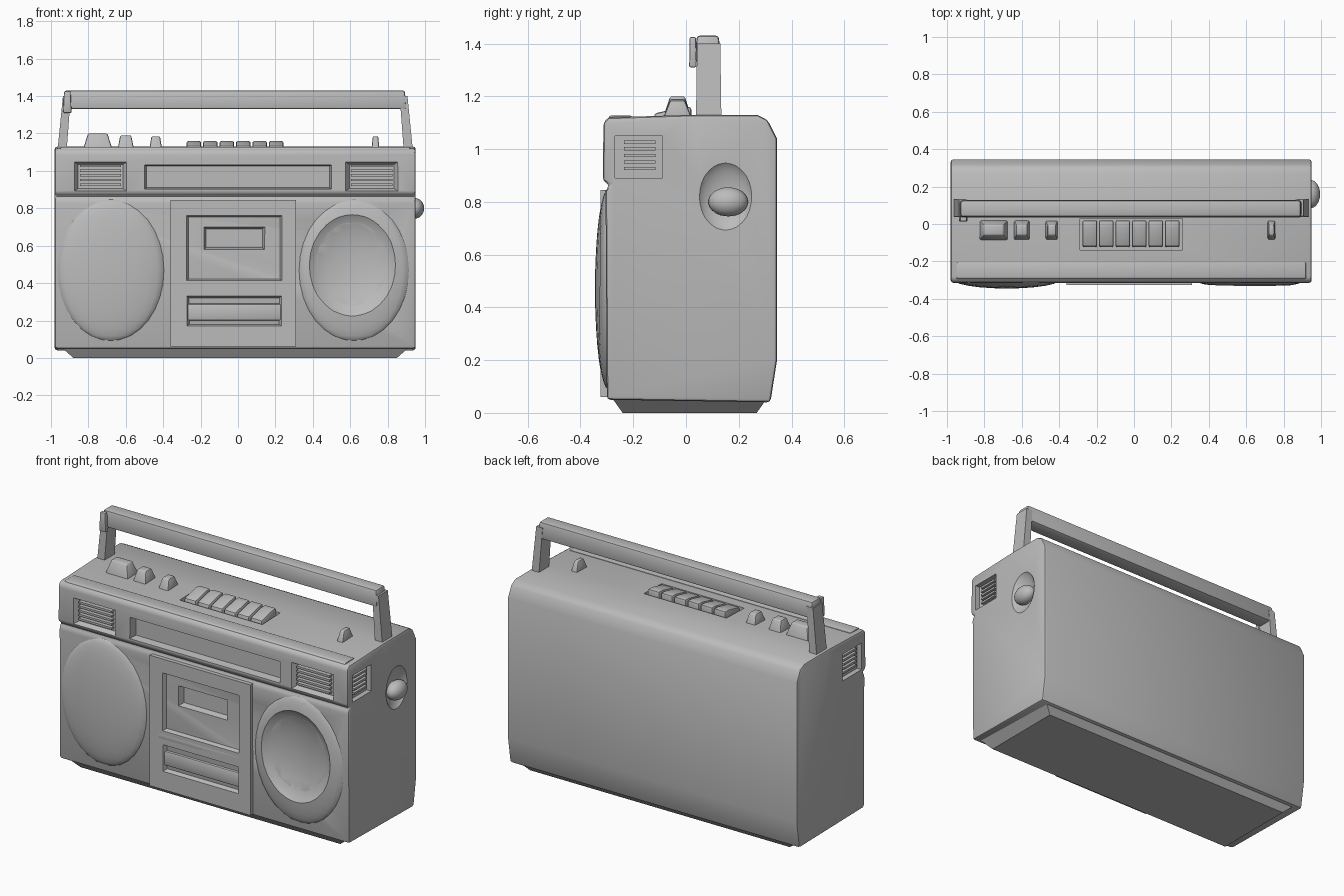
import bpy, bmesh, math
from mathutils import Vector

if "Cube" in bpy.data.objects:
    bpy.data.objects.remove(bpy.data.objects["Cube"])

grey = bpy.data.materials.new("plain grey")
grey.diffuse_color = (0.5, 0.5, 0.5, 1)
grey.use_nodes = True
grey.node_tree.nodes["Principled BSDF"].inputs["Base Color"].default_value = grey.diffuse_color


def finish(name, bm, bevel=0.0):
    bmesh.ops.recalc_face_normals(bm, faces=bm.faces)
    me = bpy.data.meshes.new(name)
    bm.to_mesh(me)
    bm.free()
    me.materials.append(grey)
    ob = bpy.data.objects.new(name, me)
    bpy.context.collection.objects.link(ob)
    if bevel:
        m = ob.modifiers.new("bevel", 'BEVEL')
        m.width, m.segments, m.limit_method = bevel, 2, 'ANGLE'
        apply_all(ob)
    return ob


def activate(ob):
    bpy.ops.object.select_all(action='DESELECT')
    ob.select_set(True)
    bpy.context.view_layer.objects.active = ob


def apply_all(ob):
    activate(ob)
    for m in list(ob.modifiers):
        bpy.ops.object.modifier_apply(modifier=m.name)


def frustum(name, lo, hi, axis=2, inset=(0, 0), bevel=0.0):
    """Box from lo to hi whose high end along axis shrinks by inset on the other two axes."""
    bm = bmesh.new()
    bmesh.ops.create_cube(bm, size=1)
    others = [i for i in range(3) if i != axis]
    for v in bm.verts:
        top = v.co[axis] > 0
        c = [lo[i] if v.co[i] < 0 else hi[i] for i in range(3)]
        if top:
            for i, d in zip(others, inset):
                c[i] += d if v.co[i] < 0 else -d
        v.co = c
    return finish(name, bm, bevel)


def prism(name, profile, x0, x1, bevel=0.0):
    """Extrude a (y, z) profile along x."""
    bm = bmesh.new()
    f = bm.faces.new([bm.verts.new((x0, y, z)) for y, z in profile])
    r = bmesh.ops.extrude_face_region(bm, geom=[f])
    for v in r['geom']:
        if isinstance(v, bmesh.types.BMVert):
            v.co.x = x1
    return finish(name, bm, bevel)


def ellipsoid(name, centre, radii):
    bm = bmesh.new()
    bmesh.ops.create_uvsphere(bm, u_segments=24, v_segments=16, radius=1)
    for v in bm.verts:
        v.co = Vector([c + a * r for c, a, r in zip(centre, v.co, radii)])
    return finish(name, bm)


def cut(ob, cutter):
    m = ob.modifiers.new("cut", 'BOOLEAN')
    m.operation, m.object, m.solver = 'DIFFERENCE', cutter, 'EXACT'
    apply_all(ob)
    bpy.data.objects.remove(cutter)


# Case with rounded back edge and a groove below the tuner band
case = prism("case", [(-0.30, 0.05), (0.32, 0.04), (0.345, 0.2), (0.345, 1.04),
                      (0.31, 1.11), (0.27, 1.13), (0.03, 1.13), (-0.295, 1.12),
                      (-0.313, 1.10), (-0.315, 0.88), (-0.29, 0.865), (-0.305, 0.84)],
             -0.98, 0.95, 0.018)
# Base tapering down to the ground
base = frustum("base", (-0.96, -0.29, -0.07), (0.93, 0.318, 0.0), 2, (0.08, 0.05))
for v in base.data.vertices:
    v.co.z = -v.co.z
base.data.flip_normals()

# Tuner window and grille recesses in the front band
cut(case, frustum("tuner_cut", (-0.52, -0.4, 0.89), (0.52, -0.27, 1.045), 1, (0.03, 0.02)))
for x in (-0.735, 0.715):
    cut(case, frustum("grille_cut", (x - 0.15, -0.33, 0.885), (x + 0.15, -0.285, 1.055), 1, (0.03, 0.02)))
# Side grille recesses
for s, x in ((1, 0.95), (-1, -0.98)):
    cut(case, frustum("side_cut", (x - 0.03, -0.27, 0.89), (x + 0.03, -0.09, 1.05), 2))
# Hollow around the side knob, key well and knob tray on top
cut(case, ellipsoid("knob_cut", (0.975, 0.15, 0.82), (0.06, 0.11, 0.14)))
cut(case, frustum("well_cut", (-0.29, -0.14, 1.08), (0.26, 0.03, 1.2)))
# Speakers: left one domed, right one dished inside a raised rim
left = ellipsoid("left_speaker", (-0.68, -0.295, 0.47), (0.29, 0.05, 0.38))
right = ellipsoid("right_speaker", (0.62, -0.295, 0.47), (0.30, 0.048, 0.38))
for ob in (right, case):
    cut(ob, ellipsoid("dish_cut", (0.61, -0.37, 0.50), (0.26, 0.10, 0.30)))

# Cassette deck with door recess and lower slot
deck = frustum("cassette_deck", (-0.36, -0.27, 0.06), (0.31, -0.25, 0.845), 1)
for v in deck.data.vertices:
    if v.co.y < -0.26:
        v.co.y = -0.325
door = ((-0.31, 0.385, 0.27, 0.79, -0.295), (-0.31, 0.14, 0.27, 0.36, -0.30))
for x0, z0, x1, z1, y in door:
    cut(deck, frustum("door_cut", (x0, -0.4, z0), (x1, y, z1), 1, (0.05, 0.04)))
for ob in (deck, case):
    cut(ob, frustum("window_cut", (-0.22, -0.4, 0.55), (0.18, -0.27, 0.73), 1, (0.05, 0.04)))
frustum("deck_ledge", (-0.31, -0.325, 0.355), (0.27, -0.28, 0.40), 1, (0, 0), 0.01)
frustum("deck_key_strip", (-0.28, -0.315, 0.20), (0.24, -0.28, 0.29), 1, (0, 0), 0.012)

# Grille slats on the front and the sides
for i in range(5):
    z = 0.92 + i * 0.025
    for x in (-0.735, 0.715):
        frustum("front_grille_slat", (x - 0.11, -0.308, z), (x + 0.11, -0.28, z + 0.012))
    for x in (0.915, -0.97):
        frustum("side_grille_slat", (x, -0.235, z), (x + 0.025, -0.115, z + 0.012))

# Raised front lip along the top
prism("top_lip", [(-0.30, 1.10), (-0.21, 1.10), (-0.205, 1.127), (-0.29, 1.127)], -0.95, 0.92, 0.006)

# Tapered knobs: x centre, half width, height
for x, w, h in ((-0.75, 0.08, 1.20), (-0.60, 0.045, 1.19), (-0.44, 0.035, 1.185), (0.735, 0.022, 1.185)):
    frustum("top_knob", (x - w, -0.09, 1.11), (x + w, 0.025, h), 2, (w * 0.35, 0.03), 0.008)
# Cassette keys in the well
for i in range(6):
    x = -0.275 + i * 0.088
    prism("cassette_key", [(-0.125, 1.08), (0.02, 1.08), (0.02, 1.16), (-0.02, 1.158), (-0.12, 1.135)],
          x, x + 0.078, 0.01)

# Knob on the right side
ellipsoid("side_knob", (0.945, 0.16, 0.80), (0.05, 0.075, 0.055))

# Carrying handle: bar and two leaning legs
frustum("handle_bar", (-0.935, 0.035, 1.33), (0.90, 0.13, 1.43), 2, (0.008, 0.005), 0.012)
for s, xt, xb in ((-1, -0.915, -0.945), (1, 0.885, 0.915)):
    leg = frustum("handle_leg", (xb - 0.025, 0.037, 1.06), (xb + 0.025, 0.135, 1.40), 2, (0.004, 0.005))
    for v in leg.data.vertices:
        if v.co.z > 1.2:
            v.co.x += xt - xb
frustum("handle_clip", (-0.935, 0.012, 1.31), (-0.89, 0.04, 1.425), 2, (0.005, 0.002), 0.006)

# Smooth shading with sharp edges kept
for ob in list(bpy.context.scene.objects):
    activate(ob)
    bpy.ops.object.shade_smooth_by_angle(angle=math.radians(35))
